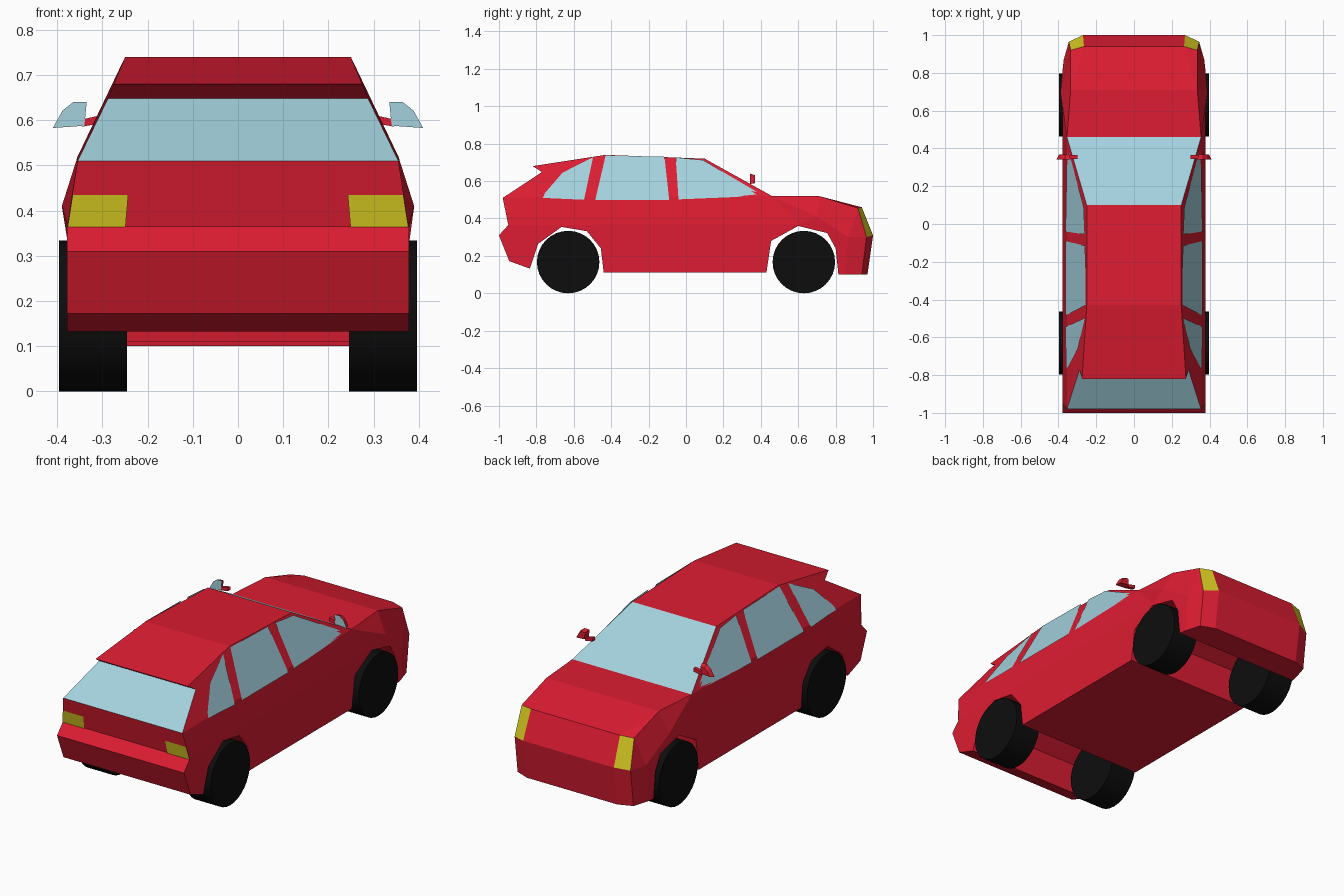
import bpy, bmesh, math
from mathutils import Vector

if "Cube" in bpy.data.objects:
    bpy.data.objects.remove(bpy.data.objects["Cube"])


def material(name, rgb):
    m = bpy.data.materials.new(name)
    m.diffuse_color = (*rgb, 1)
    m.use_nodes = True
    m.node_tree.nodes["Principled BSDF"].inputs["Base Color"].default_value = m.diffuse_color
    return m


RED = material("red_paint", (0.72, 0.012, 0.032))
GLASS = material("glass", (0.37, 0.64, 0.73))
YELLOW = material("lamp_yellow", (0.69, 0.60, 0.016))
BLACK = material("tyre_black", (0.004, 0.004, 0.004))


def mirror_x(p):
    return (-p[0], p[1], p[2])


def build(name, mat, panels=(), strips=(), closed=True):
    """panels: faces copied to both sides; strips: polylines joined across to their mirror."""
    bm = bmesh.new()

    def face(pts):
        bm.faces.new([bm.verts.new(p) for p in pts])

    for pts in panels:
        face(pts)
        face([mirror_x(p) for p in reversed(pts)])
    for line in strips:
        for a, b in zip(line, line[1:]):
            face([a, b, mirror_x(b), mirror_x(a)])
    bmesh.ops.remove_doubles(bm, verts=bm.verts, dist=1e-5)
    if closed:
        bmesh.ops.recalc_face_normals(bm, faces=bm.faces)
    else:
        bm.normal_update()
        for f in bm.faces:
            if f.normal.dot(f.calc_center_median() - Vector((0, 0, 0.35))) < 0:
                f.normal_flip()
    me = bpy.data.meshes.new(name)
    bm.to_mesh(me)
    bm.free()
    me.materials.append(mat)
    ob = bpy.data.objects.new(name, me)
    bpy.context.collection.objects.link(ob)
    return ob


# Key points of the right half
W = 0.378
pillar = (0.355, 0.46, 0.52)
hood_mid = (0.335, 0.71, 0.52)
hood_out = (0.335, 0.92, 0.455)
hood_in = (0.265, 0.94, 0.46)
fender = (0.39, 0.70, 0.41)
nose = [(0.372, 0.87, 0.30), (0.345, 0.965, 0.30), (0.27, 1.0, 0.31)]
chin = [(0.372, 0.85, 0.10), (0.345, 0.94, 0.10), (0.268, 0.97, 0.10)]
roof_front = (0.25, 0.10, 0.72)
roof_top = (0.25, -0.43, 0.74)
roof_lip = (0.275, -0.82, 0.68)
lip_under = (0.288, -0.77, 0.648)
tail = (0.355, -0.98, 0.51)
crease_back = (W, -0.95, 0.365)
crease_front = (W, 0.60, 0.37)

# Lower outline: rear bumper, rear arch, sill, front arch
rear_low = [(W, y, z) for y, z in [
    (-1.0, 0.31), (-0.945, 0.172), (-0.835, 0.132), (-0.79, 0.265), (-0.665, 0.355),
    (-0.53, 0.332), (-0.455, 0.24), (-0.44, 0.11), (0.43, 0.11), (0.455, 0.28), (0.60, 0.36)]]
front_low = [(W, y, z) for y, z in [(0.755, 0.322), (0.80, 0.24), (0.815, 0.10)]]

# Body shell
build("body", RED, panels=[
    [crease_back] + rear_low + [crease_front],
    [crease_front, rear_low[-1]] + front_low + [chin[0], nose[0], fender],
    [tail, crease_back, crease_front, pillar],
    [pillar, crease_front, fender],
    [pillar, fender, hood_mid],
    [hood_mid, fender, nose[0], hood_out],
    [hood_out, nose[0], nose[1]],
    [hood_mid, hood_out, hood_in],
    [nose[0], chin[0], chin[1], nose[1]],
    [nose[1], chin[1], chin[2], nose[2]],
    chin,
    [tail, pillar, roof_front, roof_top, roof_lip, lip_under],
], strips=[
    [tail, crease_back] + rear_low + front_low + [chin[0], chin[2], nose[2], hood_in, hood_mid, pillar],
    [roof_front, roof_top, roof_lip, lip_under],
])

# Lamps
build("headlights", YELLOW, [[nose[2], nose[1], hood_out, hood_in]], closed=False)
build("taillights", YELLOW, [[(0.243, -0.968, 0.435), (0.366, -0.968, 0.435),
                              (0.377, -0.954, 0.364), (0.249, -0.954, 0.364)]], closed=False)

# Windscreen and hatch glass
build("windscreen", GLASS, strips=[[pillar, roof_front]], closed=False)
build("hatch_glass", GLASS, strips=[[lip_under, tail]], closed=False)


# Side windows lie just outside the sloping cabin side
def on_cabin(y, z):
    return (0.359 - 0.457 * (z - 0.51), y, z)


windows = {
    "front_side_windows": [(-0.04, 0.502), (0.415, 0.521), (0.09, 0.713), (-0.01, 0.722), (-0.055, 0.727)],
    "middle_side_windows": [(-0.485, 0.50), (-0.09, 0.50), (-0.115, 0.73), (-0.43, 0.736)],
    "rear_side_windows": [(-0.765, 0.51), (-0.545, 0.50), (-0.497, 0.728), (-0.66, 0.645), (-0.755, 0.535)],
}
for name, pts in windows.items():
    build(name, GLASS, [[on_cabin(*p) for p in pts]], closed=False)

# Door mirrors: tapered shell, glass face and stalk
outline = [(0.335, 0.64), (0.365, 0.64), (0.388, 0.622), (0.41, 0.583), (0.34, 0.588)]
back = [(x, 0.342, z) for x, z in outline]
front = [(0.365 + (x - 0.365) * 0.7, 0.368, 0.61 + (z - 0.61) * 0.7) for x, z in outline]
n = len(outline)
build("mirror_shells", RED, [front] + [
    [back[i], back[(i + 1) % n], front[(i + 1) % n], front[i]] for i in range(n)])
glass = build("mirror_glass", GLASS, [back])
for f in glass.data.polygons:
    if f.normal.y > 0:
        f.flip()
ring = [[(x, 0.345, z0), (x, 0.365, z0), (x, 0.365, z1), (x, 0.345, z1)]
        for x, z0, z1 in [(0.30, 0.594, 0.612), (0.345, 0.586, 0.602)]]
build("mirror_stalks", RED, [
    [ring[0][i], ring[0][(i + 1) % 4], ring[1][(i + 1) % 4], ring[1][i]] for i in range(4)])

# Wheels
for side, sx in (("right", 1), ("left", -1)):
    for end, y in (("front", 0.63), ("rear", -0.63)):
        bpy.ops.mesh.primitive_cylinder_add(vertices=32, radius=0.167, depth=0.15,
                                            location=(sx * 0.321, y, 0.167),
                                            rotation=(0, math.pi / 2, 0))
        wheel = bpy.context.object
        wheel.name = f"{end}_{side}_wheel"
        wheel.data.materials.append(BLACK)
        bpy.ops.object.shade_smooth_by_angle(angle=math.radians(30))
